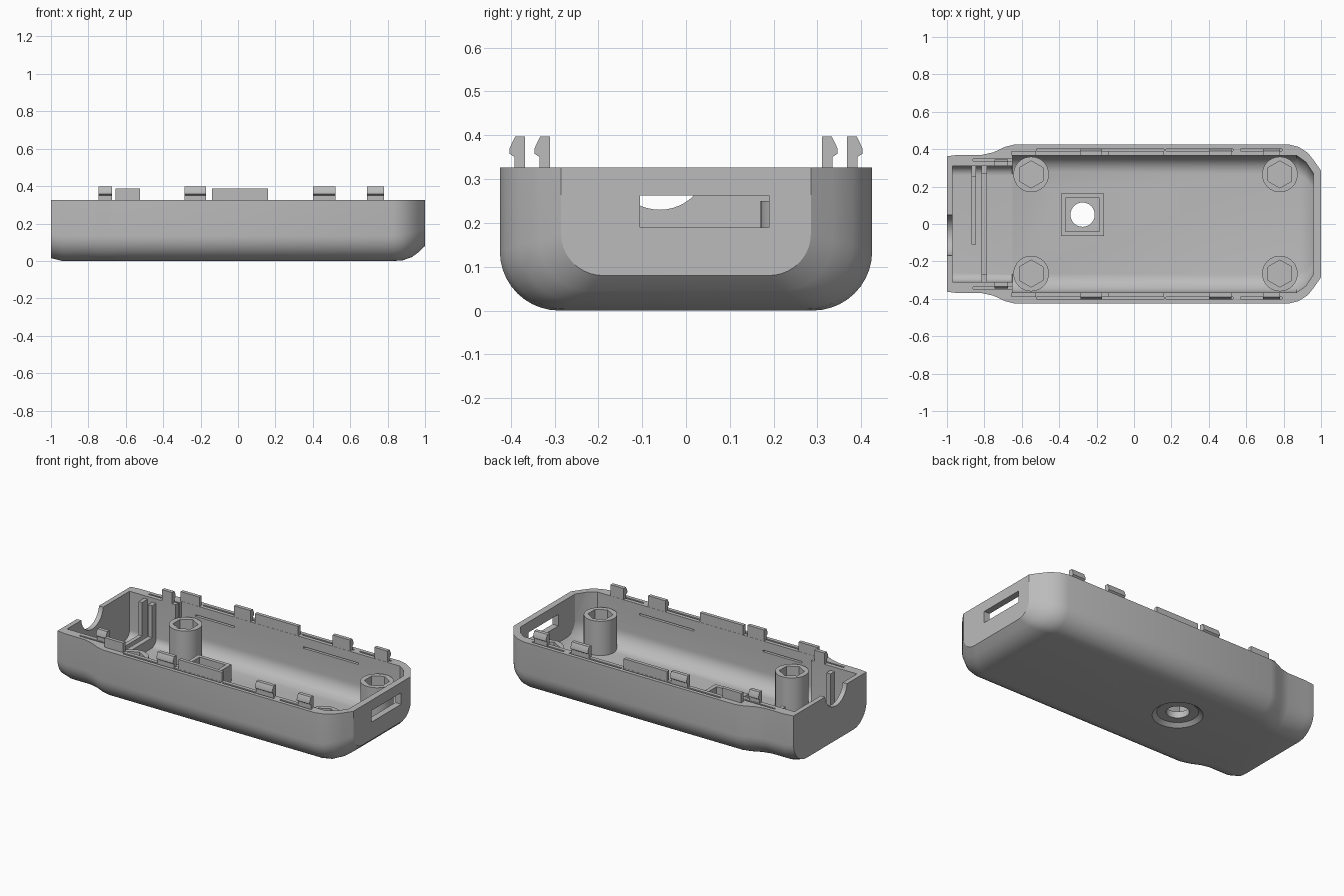
import bpy, bmesh, math
from mathutils import Matrix

cube = bpy.data.objects.get("Cube")
if cube:
    bpy.data.objects.remove(cube, do_unlink=True)

GREY = 0.5
plastic = bpy.data.materials.new("grey_plastic")
plastic.use_nodes = True
plastic.diffuse_color = (GREY, GREY, GREY, 1)
plastic.node_tree.nodes["Principled BSDF"].inputs["Base Color"].default_value = (GREY, GREY, GREY, 1)


def make(name, bm):
    bmesh.ops.recalc_face_normals(bm, faces=bm.faces)
    mesh = bpy.data.meshes.new(name)
    bm.to_mesh(mesh)
    bm.free()
    mesh.materials.append(plastic)
    ob = bpy.data.objects.new(name, mesh)
    bpy.context.collection.objects.link(ob)
    return ob


def box(name, x, y, z):
    bm = bmesh.new()
    bmesh.ops.create_cube(bm, size=1)
    for v in bm.verts:
        for i, (lo, hi) in enumerate((x, y, z)):
            v.co[i] = lo if v.co[i] < 0 else hi
    return make(name, bm)


def cylinder(name, centre, r1, r2, depth, sides=40, rot=None):
    bm = bmesh.new()
    bmesh.ops.create_cone(bm, cap_ends=True, segments=sides, radius1=r1, radius2=r2, depth=depth,
                          matrix=Matrix.Translation(centre) @ (rot or Matrix()))
    return make(name, bm)


def loft(name, stations, top, steps=10):
    """Skin rounded-bottom U sections, each given as x, half width, floor, radius."""
    bm = bmesh.new()
    rings = []
    for x, w, floor, r in stations:
        arc = [(w - r + r * math.cos(a), floor + r - r * math.sin(a))
               for a in (math.pi / 2 * i / steps for i in range(steps + 1))]
        half = [(w, top)] + arc
        pts = half + [(-y, z) for y, z in reversed(half)]
        rings.append([bm.verts.new((x, y, z)) for y, z in pts])
    for a, b in zip(rings, rings[1:]):
        for i in range(len(a)):
            j = (i + 1) % len(a)
            bm.faces.new((a[i], a[j], b[j], b[i]))
    bm.faces.new(rings[0])
    bm.faces.new(rings[-1])
    return make(name, bm)


def boolean(target, other, operation="DIFFERENCE"):
    mod = target.modifiers.new("bool", "BOOLEAN")
    mod.operation, mod.solver, mod.object = operation, "EXACT", other
    bpy.context.view_layer.objects.active = target
    bpy.ops.object.modifier_apply(modifier=mod.name)
    bpy.data.objects.remove(other, do_unlink=True)


def span(s, lo, hi):
    return tuple(sorted((s * lo, s * hi)))


RIM = 0.327

# Outer body, then the cavity
shell = loft("case_shell", [
    (-1, .362, .015, .13), (-.94, .37, 0, .135), (-.81, .37, 0, .135), (-.75, .384, 0, .135),
    (-.69, .412, 0, .135), (-.64, .425, 0, .135), (.83, .425, 0, .135), (.88, .412, .003, .135),
    (.93, .38, .021, .13), (.965, .335, .046, .115), (1, .285, .08, .095)], RIM)
boolean(shell, loft("cavity", [
    (-.97, .31, .035, .05), (-.651, .31, .035, .05), (-.65, .366, .035, .1),
    (.87, .366, .035, .1), (.92, .33, .05, .09), (.96, .27, .085, .08)], 0.5))

# Connector slot, cable notch and bottom recess
boolean(shell, box("connector_slot", (.9, 1.1), (-.105, .19), (.19, .262)))
boolean(shell, cylinder("cable_notch", (-1, -.06, .34), .11, .11, .15, 48, Matrix.Rotation(math.pi / 2, 4, 'Y')))

# Square collar around the bottom opening
HX, HY = -.275, .05
boolean(shell, box("collar", (HX - .115, HX + .115), (HY - .113, HY + .113), (.02, .14)), "UNION")
boolean(shell, box("collar_pocket", (HX - .09, HX + .09), (HY - .09, HY + .09), (.06, .3)))
boolean(shell, cylinder("recess", (HX, HY, .005), .155, .117, .03))
boolean(shell, cylinder("through_hole", (HX, HY, .1), .065, .065, .4))

# Flexing gaps and thin slots along both rims
for s in (1, -1):
    for x0, x1 in ((-.52, .16), (.17, .53), (.57, .79)):
        boolean(shell, box("rim_gap", (x0, x1), span(s, .39, .402), (.26, .5)))
    boolean(shell, box("end_gap", (-.86, -.65), span(s, .337, .347), (.22, .5)))
    for x0, x1 in ((-.55, -.28), (.2, .58)):
        boolean(shell, box("wall_slot", (x0, x1), span(s, .34, .395), (.26, .27)))

parts = [shell]

# Screw posts with hexagonal sockets
for x in (-.55, .78):
    for y in (-.265, .265):
        post = cylinder("screw_post", (x, y, .14), .095, .095, .22)
        boolean(post, cylinder("hex_socket", (x, y, .25), .072, .072, .2, 6))
        parts.append(post)


def clip(name, x0, x1, s, inner):
    """Snap clip with a hooked outward edge."""
    profile = [(0, .28), (0, .397), (.023, .397), (.036, .37), (.036, .358), (.024, .35), (.024, .28)]
    bm = bmesh.new()
    ends = [[bm.verts.new((x, s * (inner + d), z)) for d, z in profile] for x in (x0, x1)]
    for i in range(len(profile)):
        j = (i + 1) % len(profile)
        bm.faces.new((ends[0][i], ends[0][j], ends[1][j], ends[1][i]))
    for e in ends:
        bm.faces.new(e)
    return make(name, bm)


# Clips, plain tabs and board guides on both sides
for s in (1, -1):
    for x0, x1, inner in ((-.745, -.675, .31), (-.285, -.17, .367), (.4, .52, .367), (.69, .78, .367)):
        parts.append(clip("snap_clip", x0, x1, s, inner))
    for x0, x1 in ((-.655, -.525), (-.14, .16)):
        parts.append(box("rim_tab", (x0, x1), span(s, .367, .389), (.28, .387)))
    parts.append(box("guide_post", (-.815, -.785), span(s, .27, .315), (.03, .3)))
parts.append(box("guide_post", (-.87, -.845), (.255, .315), (.03, .31)))

# Low ribs across the narrow end
parts.append(box("end_rib", (-.815, -.785), (-.3, .3), (.03, .1)))
parts.append(box("short_rib", (-.87, -.845), (-.11, .29), (.03, .1)))

for ob in parts:
    bpy.ops.object.select_all(action="DESELECT")
    ob.select_set(True)
    bpy.context.view_layer.objects.active = ob
    bpy.ops.object.shade_smooth_by_angle(angle=math.radians(28))
